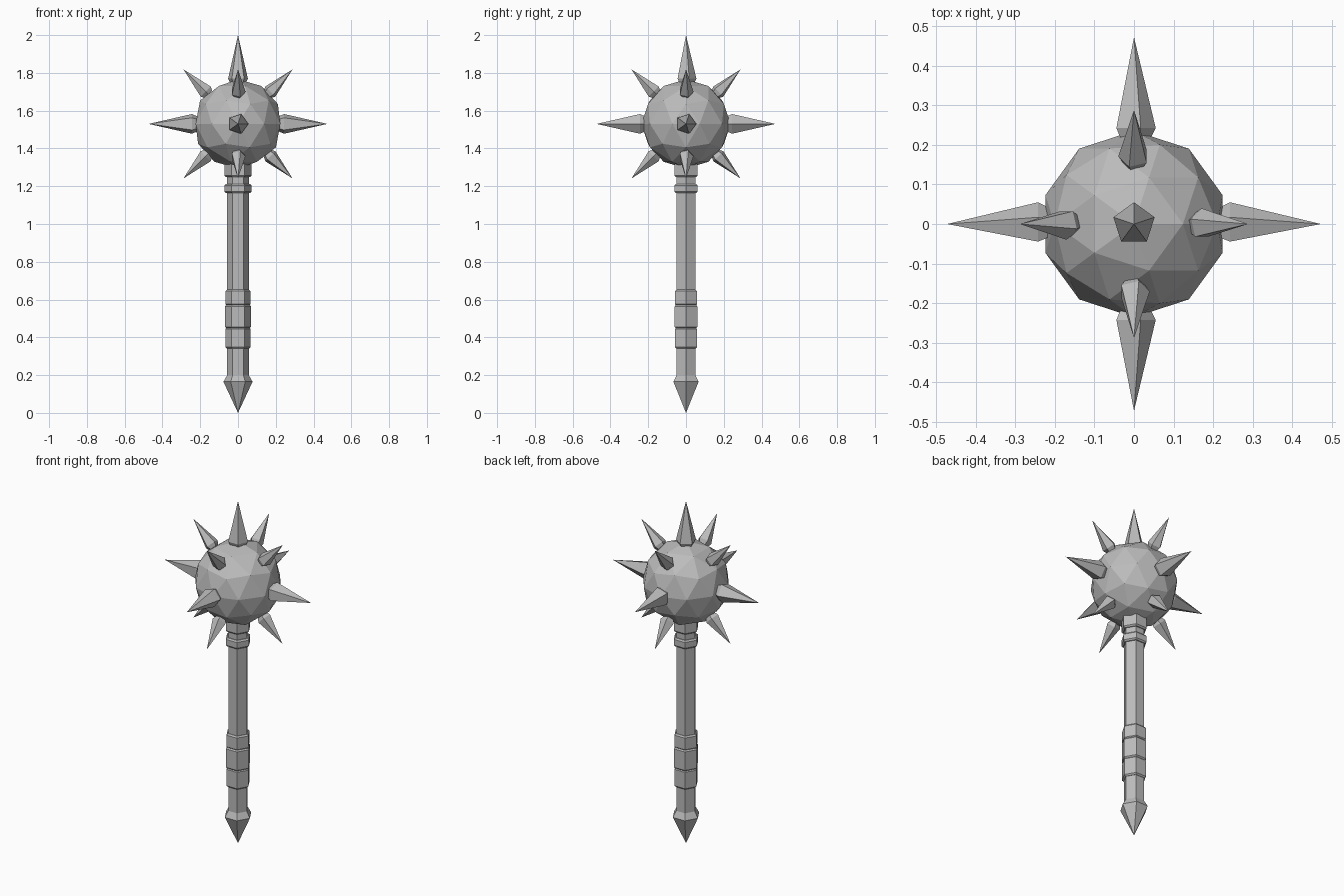
import bpy, bmesh
from math import sin, cos, pi, radians
from mathutils import Matrix

if "Cube" in bpy.data.objects:
    bpy.data.objects.remove(bpy.data.objects["Cube"])

metal = bpy.data.materials.new("grey metal")
metal.use_nodes = True
colour = (0.5, 0.5, 0.5, 1)
metal.diffuse_color = colour
metal.node_tree.nodes["Principled BSDF"].inputs["Base Color"].default_value = colour


def finish(name, bm, matrix=Matrix()):
    bmesh.ops.recalc_face_normals(bm, faces=bm.faces)
    mesh = bpy.data.meshes.new(name)
    bm.to_mesh(mesh)
    bm.free()
    mesh.materials.append(metal)
    obj = bpy.data.objects.new(name, mesh)
    obj.matrix_world = matrix
    bpy.context.collection.objects.link(obj)
    return obj


def turned(name, profile, sides, start=0.0, matrix=Matrix()):
    """Flat-sided solid from (radius, height) pairs; radius 0 makes a point."""
    bm = bmesh.new()
    rings = []
    for r, z in profile:
        count = sides if r > 0 else 1
        angles = [start + 2 * pi * i / sides for i in range(count)]
        rings.append([bm.verts.new((r * cos(a), r * sin(a), z)) for a in angles])
    for low, high in zip(rings, rings[1:]):
        for i in range(sides):
            j = (i + 1) % sides
            corners = [low[i % len(low)], low[j % len(low)],
                       high[j % len(high)], high[i % len(high)]]
            bm.faces.new(list(dict.fromkeys(corners)))
    for ring in (rings[0], rings[-1]):
        if len(ring) > 1:
            bm.faces.new(ring)
    return finish(name, bm, matrix)


def band(name, radius, bottom, top, edge=0.008):
    """Six-sided ring with chamfered rims."""
    inner = radius - edge
    turned(name, [(inner, bottom), (radius, bottom + edge),
                  (radius, top - edge), (inner, top)], 6)


# Handle
turned("shaft", [(0.057, 0.19), (0.057, 1.33)], 6)
turned("pommel", [(0, 0), (0.077, 0.165), (0.057, 0.2)], 6)
band("lower_grip_band", 0.067, 0.34, 0.452)
band("middle_grip_band", 0.069, 0.448, 0.572)
band("upper_grip_band", 0.067, 0.568, 0.652)
band("lower_collar", 0.071, 1.163, 1.213)
band("upper_collar", 0.071, 1.248, 1.34)

# Faceted ball
centre = Matrix.Translation((0, 0, 1.53))
bm = bmesh.new()
bmesh.ops.create_icosphere(bm, subdivisions=2, radius=0.236)
finish("ball", bm, centre)


# Spikes
def spike(name, tilt, turn, size, tip):
    profile = [(0.04 * size, tip - 0.26 * size), (0.055 * size, tip - 0.23 * size), (0, tip)]
    matrix = centre @ Matrix.Rotation(radians(turn), 4, "Z") @ Matrix.Rotation(radians(tilt), 4, "Y")
    turned(name, profile, 5, pi / 2, matrix)


spike("top_spike", 0, 0, 1, 0.47)
for side, tilt, turn in (("left", 90, 0), ("right", -90, 0),
                         ("front", 90, -90), ("back", -90, -90)):
    spike(side + "_spike", tilt, turn, 1, 0.473)
for k, side in enumerate(("left", "back", "right", "front")):
    spike("upper_" + side + "_spike", 45, 90 * k, 0.72, 0.408)
    spike("lower_" + side + "_spike", 135, 90 * k, 0.72, 0.408)
